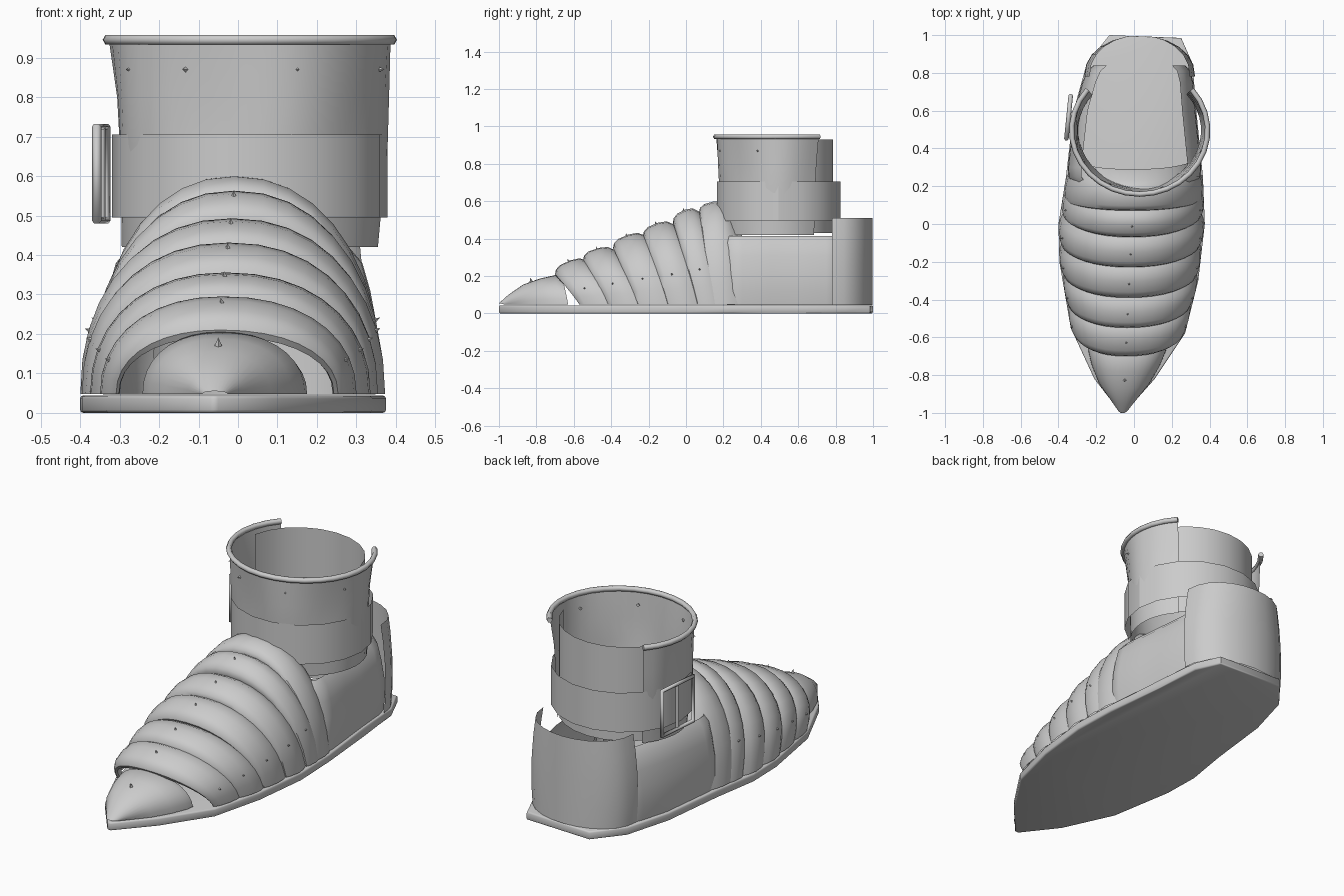
import bpy, bmesh, math
from mathutils import Vector

if "Cube" in bpy.data.objects:
    bpy.data.objects.remove(bpy.data.objects["Cube"])

grey = bpy.data.materials.new("warm_grey")
grey.diffuse_color = (0.6, 0.6, 0.6, 1)
grey.use_nodes = True
grey.node_tree.nodes["Principled BSDF"].inputs["Base Color"].default_value = grey.diffuse_color

# Sole half outlines as (y, x), toe to heel
RIGHT = [(-1, -.05), (-.82, .11), (-.58, .27), (-.3, .34), (0, .375), (.25, .365), (.6, .33), (.85, .31), (.985, .25)]
LEFT = [(-1, -.07), (-.82, -.21), (-.55, -.335), (-.2, -.395), (0, -.4), (.25, -.36), (.6, -.32), (.85, -.25), (1, -.13)]


def lerp(table, v):
    """Read a piecewise linear table."""
    if v <= table[0][0]:
        return table[0][1]
    for (a, p), (b, q) in zip(table, table[1:]):
        if v <= b:
            return p + (q - p) * (v - a) / (b - a)
    return table[-1][1]


def finish(name, bm, angle=40):
    bmesh.ops.recalc_face_normals(bm, faces=bm.faces)
    mesh = bpy.data.meshes.new(name)
    bm.to_mesh(mesh)
    bm.free()
    ob = bpy.data.objects.new(name, mesh)
    bpy.context.collection.objects.link(ob)
    mesh.materials.append(grey)
    bpy.ops.object.select_all(action='DESELECT')
    ob.select_set(True)
    bpy.context.view_layer.objects.active = ob
    bpy.ops.object.shade_smooth_by_angle(angle=math.radians(angle))
    return ob


def loft(name, rows, angle=40):
    """Skin a grid of points."""
    bm = bmesh.new()
    grid = [[bm.verts.new(p) for p in row] for row in rows]
    for r, s in zip(grid, grid[1:]):
        for i in range(len(r) - 1):
            bm.faces.new((r[i], r[i + 1], s[i + 1], s[i]))
    return finish(name, bm, angle)


def tube(name, pts, radius, closed=False):
    cu = bpy.data.curves.new(name, 'CURVE')
    cu.dimensions = '3D'
    cu.bevel_depth = radius
    cu.bevel_resolution = 1
    cu.use_fill_caps = True
    sp = cu.splines.new('POLY')
    sp.points.add(len(pts) - 1)
    for p, co in zip(sp.points, pts):
        p.co = (*co, 1)
    sp.use_cyclic_u = closed
    cu.materials.append(grey)
    ob = bpy.data.objects.new(name, cu)
    bpy.context.collection.objects.link(ob)


def arch(y, h, shear, grow=1.0, n=18):
    """Arched cross-section over the foot; its feet are swept towards the heel."""
    row = []
    for i in range(n + 1):
        a = math.pi * i / n
        s, c = math.sin(a), math.cos(a)
        yy = y + shear * (1 - s)
        side = lerp(RIGHT, y + shear) if c > 0 else lerp(LEFT, y + shear)
        mid = -.06 + .05 * min(1, max(0, y + 1))
        x = mid + (side - mid) * abs(c) ** .92 * grow * (1 if c > 0 else -1) * (1 if c > 0 else -1)
        row.append((x, yy, .048 + (h - .048) * s ** .92))
    return row


# Sole slab with softened edges
bm = bmesh.new()
ring = [bm.verts.new((x, y, 0)) for y, x in RIGHT] + [bm.verts.new((x, y, 0)) for y, x in reversed(LEFT)]
face = bm.faces.new(ring)
top = bmesh.ops.extrude_face_region(bm, geom=[face])["geom"]
for v in [g for g in top if isinstance(g, bmesh.types.BMVert)]:
    v.co.z = .044
bmesh.ops.bevel(bm, geom=[e for e in bm.edges if abs(e.verts[0].co.z - e.verts[1].co.z) < .01],
                offset=.008, segments=2, affect='EDGES', profile=.5)
finish("sole", bm, 50)

# Pointed toe cap, boxier and narrower than the sole
loft("toe_cap", [arch(y, h, .03, g) for y, h, g in
     ((-1, .055, .9), (-.95, .1, .95), (-.87, .155, .94), (-.78, .187, .9), (-.7, .205, .84), (-.66, .19, .78))])

# Overlapping bands: top front y, top back y, front height, back height
BANDS = [(-.70, -.46, .245, .315), (-.55, -.31, .32, .37), (-.39, -.15, .385, .45),
         (-.23, 0, .45, .51), (-.07, .12, .52, .58), (.07, .29, .575, .61)]
for k, (y0, y1, h0, h1) in enumerate(BANDS):
    rows = []
    for t, drop, g in ((.16, -.06, .87), (.04, -.055, .9), (0, -.035, .94), (.02, -.012, .97), (.12, .004, .99),
                       (.35, .008, 1), (.55, 0, .985), (.72, -.03, .95), (1, -.07 if k < 5 else -.13, .9)):
        rows.append(arch(y0 + (y1 - y0) * t, h0 + (h1 - h0) * min(1, t * 1.3) + drop,
                         .13 if k < 5 else .06, g))
    loft("vamp_band_%d" % (k + 1), rows)

# Side quarters, leaning and rolled inward at the top
for side, table in (("right", RIGHT), ("left", LEFT)):
    sg = 1 if side == "right" else -1
    rows = []
    for z, inset in ((.046, .012), (.12, .004), (.22, .008), (.31, .025), (.38, .045), (.415, .075)):
        rows.append([(lerp(table, y) - sg * (inset + e), y, z) for y, e in
                     ((.22, .03), (.25, .008), (.3, 0), (.45, 0), (.6, 0), (.75, 0), (.81, .01), (.84, .035))])
    loft(side + "_quarter", rows)

# Heel counter
rows = []
for z, g in ((.046, 1), (.15, 1.03), (.3, 1.02), (.42, .98), (.51, .93)):
    row = []
    for i in range(13):
        a = math.pi * i / 12
        row.append((.03 + .285 * math.cos(a) * g, .78 + .217 * math.sin(a) ** .9, z))
    rows.append(row)
loft("heel_counter", rows)


def ring_pts(z, rx, ry, a0, a1, n, cx=.03, cy=.495, fold=0):
    pts = []
    for i in range(n + 1):
        a = math.radians(a0 + (a1 - a0) * i / n)
        f = 1 + fold * math.cos(5 * a)
        pts.append((cx + rx * f * math.cos(a), cy + ry * f * math.sin(a), z))
    return pts


# Front of the ankle shaft, flaring upward with soft folds
loft("shaft_front", [ring_pts(z, rx, ry, -220, 40, 30, fold=f) for z, rx, ry, f in
     ((.42, .325, .295, 0), (.55, .332, .305, .015), (.68, .34, .315, .03), (.8, .345, .322, .025), (.94, .357, .333, 0))])
# Back of the ankle shaft, a plain low-sided panel
loft("shaft_back", [ring_pts(z, .315, .29, 10, 170, 10) for z in (.43, .93)], 30)
# Rolled rim
tube("shaft_rim", ring_pts(.945, .36, .337, -220, 40, 22), .014)
# Ankle strap
loft("ankle_strap", [ring_pts(z, .349, .335, 0, 360, 18) for z in (.495, .705)], 30)

# Buckle frame and its centre bar on the left side
frame = [(-.358, .45, .487), (-.335, .68, .487), (-.335, .68, .725), (-.358, .45, .725)]
tube("buckle_frame", frame, .012, True)
tube("buckle_bar", [(-.345, .565, .487), (-.345, .565, .725)], .009)


# Small pointed studs
def stud(name, pos, out):
    bm = bmesh.new()
    bmesh.ops.create_cone(bm, cap_ends=True, segments=4, radius1=.01, radius2=0, depth=.024)
    ob = finish(name, bm, 20)
    ob.location = pos
    ob.rotation_euler = Vector(out).to_track_quat('Z', 'Y').to_euler()


for k, (y0, y1, h0, h1) in enumerate(BANDS[:5]):
    y = y0 + (y1 - y0) * .3
    row = arch(y, h0 + (h1 - h0) * .4 + .008, .13)
    for i in (2, 9, 16):
        p = row[i]
        stud("band_stud_%d_%d" % (k, i), p, (p[0], -.1, p[2] - .05))
stud("toe_stud", (-.05, -.83, .18), (0, -.3, 1))
for i, a in enumerate((-150, -118, -70, -20)):
    r = math.radians(a)
    stud("shaft_stud_%d" % i, (.03 + .352 * math.cos(r), .495 + .33 * math.sin(r), .87), (math.cos(r), math.sin(r), 0))
